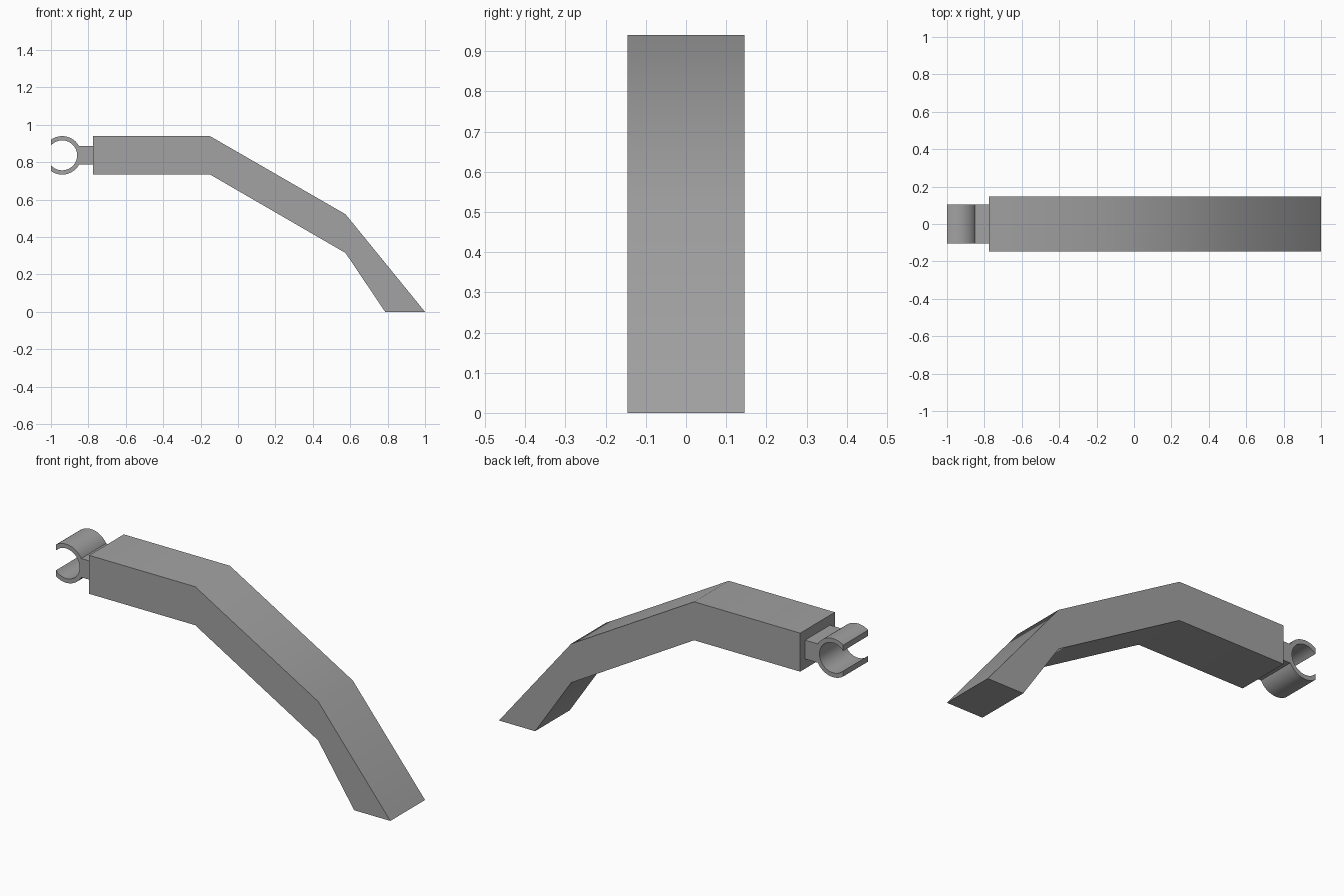
import bpy
import bmesh
from math import acos, cos, pi, radians, sin

cube = bpy.data.objects.get("Cube")
if cube:
    bpy.data.objects.remove(cube, do_unlink=True)

GREY = (0.36, 0.36, 0.365, 1.0)
mat = bpy.data.materials.new("stone grey")
mat.use_nodes = True
mat.diffuse_color = GREY
mat.node_tree.nodes["Principled BSDF"].inputs["Base Color"].default_value = GREY


def extrude_profile(name, profile, half_width, angle):
    """Extrude an (x, z) outline evenly to both sides of y = 0."""
    bm = bmesh.new()
    face = bm.faces.new([bm.verts.new((x, -half_width, z)) for x, z in profile])
    new = bmesh.ops.extrude_face_region(bm, geom=[face], use_keep_orig=True)["geom"]
    verts = [v for v in new if isinstance(v, bmesh.types.BMVert)]
    bmesh.ops.translate(bm, verts=verts, vec=(0, 2 * half_width, 0))
    bmesh.ops.recalc_face_normals(bm, faces=bm.faces)
    mesh = bpy.data.meshes.new(name)
    bm.to_mesh(mesh)
    bm.free()
    mesh.materials.append(mat)
    obj = bpy.data.objects.new(name, mesh)
    bpy.context.collection.objects.link(obj)
    bpy.ops.object.select_all(action="DESELECT")
    obj.select_set(True)
    bpy.context.view_layer.objects.active = obj
    bpy.ops.object.shade_smooth_by_angle(angle=radians(angle))
    return obj


# Bent arm with softly shaded bends
upper = [(-0.775, 0.94), (-0.15, 0.94), (0.575, 0.522), (1.0, 0.0)]
lower = [(0.787, 0.0), (0.575, 0.315), (-0.15, 0.735), (-0.775, 0.735)]
extrude_profile("bent_arm", upper + lower, 0.146, 35)

# Open clip ring, trimmed flat at the mouth
CX, CZ, OUTER, INNER, MOUTH = -0.94, 0.837, 0.103, 0.08, -0.06
STEPS = 32


def arc(radius):
    end = acos(MOUTH / radius)
    angles = [end - 2 * end * i / STEPS for i in range(STEPS + 1)]
    return [(CX + radius * cos(a), CZ + radius * sin(a)) for a in angles]


extrude_profile("clip_ring", arc(OUTER) + arc(INNER)[::-1], 0.105, 30)

# Short neck, its end following the ring
half = 0.05
neck = [(-0.77, CZ - half), (-0.77, CZ + half)]
for i in range(5):
    z = half - half * i / 2
    neck.append((CX + (0.092 ** 2 - z ** 2) ** 0.5, CZ + z))
extrude_profile("clip_neck", neck, 0.105, 30)
